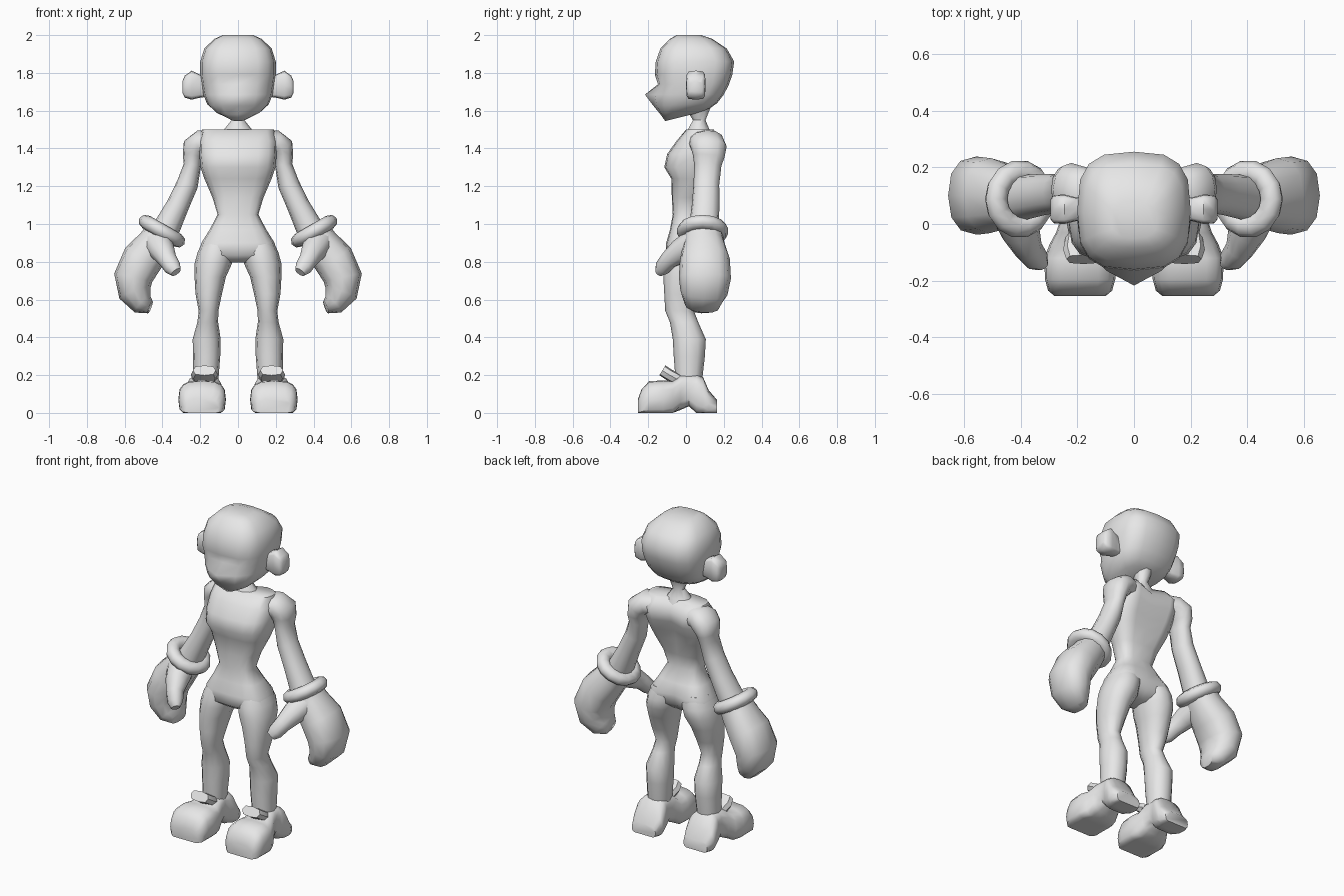
import bpy, bmesh, math
from mathutils import Vector

grey = bpy.data.materials.new("plain grey")
grey.diffuse_color = (0.8, 0.8, 0.8, 1)
X, Y, Z = Vector((1, 0, 0)), Vector((0, 1, 0)), Vector((0, 0, 1))


def ring(c, u, v, n=12, p=2.0):
    """Superellipse cross-section around c; p above 2 is boxier."""
    pts = []
    for i in range(n):
        a = 2 * math.pi * i / n
        cs, sn = math.cos(a), math.sin(a)
        pts.append(Vector(c) + u * math.copysign(abs(cs) ** (2 / p), cs)
                   + v * math.copysign(abs(sn) ** (2 / p), sn))
    return pts


def loft(name, rings, mirror=False, closed=False, angle=50):
    """Skin a list of rings, capping the ends unless closed."""
    bm = bmesh.new()
    vs = [[bm.verts.new(p) for p in r] for r in rings]
    n = len(vs[0])
    pairs = list(zip(vs, vs[1:])) + ([(vs[-1], vs[0])] if closed else [])
    for a, b in pairs:
        for i in range(n):
            j = (i + 1) % n
            bm.faces.new((a[i], a[j], b[j], b[i]))
    if not closed:
        for r in (vs[0], vs[-1]):
            bm.faces.new(r)
    bmesh.ops.recalc_face_normals(bm, faces=bm.faces)
    me = bpy.data.meshes.new(name)
    bm.to_mesh(me)
    bm.free()
    me.materials.append(grey)
    ob = bpy.data.objects.new(name, me)
    bpy.context.collection.objects.link(ob)
    bpy.ops.object.select_all(action='DESELECT')
    ob.select_set(True)
    bpy.context.view_layer.objects.active = ob
    bpy.ops.object.shade_smooth_by_angle(angle=math.radians(angle))
    if mirror:
        m = ob.modifiers.new("mirror", 'MIRROR')
        m.use_mirror_merge = False
    return ob


def stack(rows, n=12, p=2.5):
    """Horizontal rings from (z, centre x, half x, front y, back y, rise to back)."""
    return [ring((cx, (f + b) / 2, z + t / 2), X * hx, Vector((0, (b - f) / 2, t / 2)), n, p)
            for z, cx, hx, f, b, t in rows]


def along_y(rows, n=12, p=2.5):
    """Upright rings from (y, centre x, half x, low z, high z)."""
    return [ring((cx, y, (a + b) / 2), X * hx, Z * ((b - a) / 2), n, p)
            for y, cx, hx, a, b in rows]


def limb(rows, n=12, p=2.2):
    """Rings square to a path from (x, y, z, in-plane radius, depth radius)."""
    c = [Vector(r[:3]) for r in rows]
    out = []
    for i, r in enumerate(rows):
        t = (c[min(i + 1, len(c) - 1)] - c[max(i - 1, 0)]).normalized()
        u = t.cross(Y).normalized()
        out.append(ring(c[i], u * r[3], u.cross(t) * r[4], n, p))
    return out


# Head, with the pointed nose pulled from the front of its rings
head = stack([
    (1.545, 0, .045, -.11, .09, .05), (1.58, 0, .12, -.135, .13, .035),
    (1.625, 0, .162, -.15, .165, .015), (1.685, 0, .184, -.155, .2, 0),
    (1.74, 0, .193, -.148, .228, 0), (1.79, 0, .2, -.165, .245, 0),
    (1.86, 0, .2, -.16, .255, 0), (1.93, 0, .178, -.135, .215, 0),
    (1.98, 0, .125, -.085, .14, 0), (2.0, 0, .08, -.05, .08, 0)], 16, 3)
for r, tip, cheek in ((2, -.172, -.155), (3, -.217, -.165)):
    for q in head[r]:
        if q.y < 0 and abs(q.x) < .01:
            q.y = tip
        elif q.y < -.1 and abs(q.x) < .11:
            q.y = cheek
loft("head", head, angle=70)
loft("neck", stack([
    (1.46, 0, .1, 0, .14, 0), (1.505, 0, .07, .01, .125, 0),
    (1.55, 0, .034, .035, .105, 0), (1.62, 0, .055, -.01, .135, 0)], 10, 2))

# Ears flare outward from the head
loft("ear", [ring((x, .052, z), Y * hy, Z * hz, 12, 4.5) for x, z, hy, hz in (
    (.17, 1.725, .038, .052), (.205, 1.73, .042, .062), (.245, 1.735, .052, .077),
    (.282, 1.727, .05, .058), (.295, 1.725, .035, .03))], mirror=True)

# Torso with pelvis, narrow waist and chest
body = stack([
    (.795, 0, .06, -.05, .07, 0), (.835, 0, .207, -.108, .135, 0),
    (.9, 0, .194, -.105, .145, 0), (.97, 0, .15, -.085, .105, 0),
    (1.05, 0, .108, -.07, .065, 0), (1.14, 0, .135, -.075, .085, 0),
    (1.24, 0, .178, -.078, .13, 0), (1.3, 0, .198, -.115, .16, 0),
    (1.37, 0, .205, -.1, .192, 0), (1.44, 0, .207, -.05, .205, 0),
    (1.5, 0, .19, 0, .15, 0)], 16, 3)
for r in body:  # spine groove and seat cleft
    for q in r:
        if abs(q.x) < .01 and q.y > 0 and (1.2 < q.z < 1.52 or .8 < q.z < .92):
            q.y -= .045 if q.z > 1.28 else .03
loft("torso", body, angle=60)

# Legs
loft("leg", stack([
    (.92, .1, .082, -.085, .125, 0), (.85, .117, .097, -.112, .148, 0),
    (.79, .131, .099, -.118, .142, 0),
    (.72, .147, .083, -.12, .11, 0), (.63, .155, .07, -.115, .075, 0),
    (.54, .156, .052, -.11, .042, 0), (.48, .16, .055, -.085, .065, 0),
    (.39, .166, .074, -.07, .105, 0), (.3, .166, .072, -.065, .1, 0),
    (.17, .17, .066, -.055, .085, 0)], 12, 2.2), mirror=True)

# Shoes with rounded toe box, flat sole, arch and flared heel
shoe = along_y([
    (-.254, .19, .09, -.02, .075), (-.235, .19, .113, -.03, .125),
    (-.195, .19, .124, -.03, .168), (-.12, .19, .126, -.03, .172),
    (-.07, .185, .112, -.02, .17), (-.03, .18, .095, .015, .2),
    (.015, .178, .082, .035, .205), (.055, .178, .088, -.01, .205),
    (.09, .178, .098, -.02, .19), (.12, .178, .1, -.02, .12),
    (.163, .178, .082, -.01, .07)], 16, 3)
for r in shoe:
    for q in r:
        q.z = max(q.z, 0)
loft("shoe", shoe, mirror=True)
loft("shoe_tongue", [ring((.178, y, z), X * hx, Vector((0, .016, .026)), 8, 3)
                     for y, z, hx in ((-.03, .17, .06), (-.09, .202, .072),
                                      (-.125, .225, .06))], mirror=True)

# Arms
loft("arm", limb([
    (.13, .092, 1.43, .066, .085), (.195, .11, 1.43, .068, .094),
    (.227, .122, 1.402, .07, .094), (.239, .12, 1.36, .054, .084),
    (.242, .115, 1.31, .046, .072), (.268, .108, 1.21, .057, .068),
    (.318, .104, 1.1, .06, .073), (.39, .093, .955, .074, .08)]), mirror=True, angle=75)

# Cuff ring around the wrist
axis = Vector((.5, 0, -.86)).normalized()
side = axis.cross(Y)
cuff = []
for k in range(14):
    a = 2 * math.pi * k / 14
    d = side * math.cos(a) + Y * math.sin(a)
    cuff.append(ring(Vector((.403, .088, .962)) + d * .096, d * .042, axis * .038, 8))
loft("cuff", cuff, mirror=True, closed=True, angle=70)

# Mitten hand curling inward, with thumb
loft("hand", limb([
    (.395, .09, .97, .088, .1), (.435, .095, .9, .095, .108),
    (.505, .1, .815, .109, .132), (.555, .1, .715, .103, .138),
    (.545, .095, .635, .088, .125), (.505, .085, .575, .06, .095),
    (.465, .08, .56, .035, .06)], 12, 2.4), mirror=True, angle=60)
loft("thumb", limb([
    (.425, .05, .9, .08, .08), (.398, -.03, .855, .066, .066),
    (.372, -.09, .81, .05, .048), (.345, -.125, .768, .045, .042),
    (.328, -.145, .745, .03, .022)], 10), mirror=True, angle=60)
